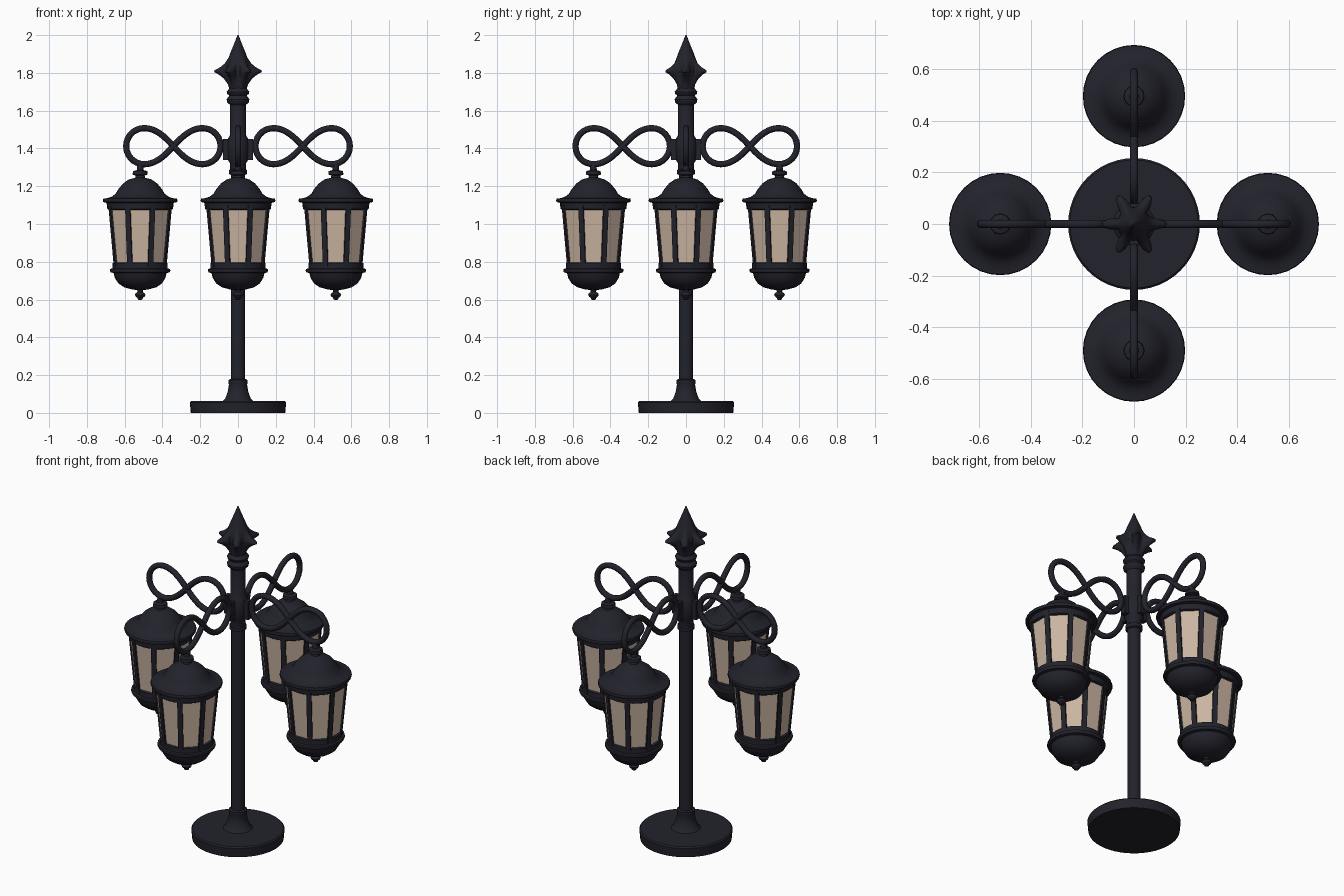
import bpy, bmesh, math
from mathutils import Vector, Matrix

if "Cube" in bpy.data.objects:
    bpy.data.objects.remove(bpy.data.objects["Cube"])

def mat(name, c):
    m = bpy.data.materials.new(name)
    m.diffuse_color = (*c, 1)
    m.use_nodes = True
    m.node_tree.nodes["Principled BSDF"].inputs["Base Color"].default_value = m.diffuse_color
    return m

IRON = mat("dark_iron", (0.016, 0.016, 0.025))
GLASS = mat("warm_glass", (0.60, 0.46, 0.36))

def finish(name, bm, m, loc=(0, 0, 0), angle=40):
    bmesh.ops.recalc_face_normals(bm, faces=bm.faces)
    me = bpy.data.meshes.new(name)
    bm.to_mesh(me)
    bm.free()
    me.materials.append(m)
    o = bpy.data.objects.new(name, me)
    o.location = loc
    bpy.context.collection.objects.link(o)
    bpy.ops.object.select_all(action='DESELECT')
    o.select_set(True)
    bpy.context.view_layer.objects.active = o
    if angle:
        bpy.ops.object.shade_smooth_by_angle(angle=math.radians(angle))
    return o

def lathe(name, prof, m=IRON, n=32, loc=(0, 0, 0), offset=0, angle=40, lobes=None):
    """Revolve (radius, z) points; lobes holds extra radius for six leaf ridges."""
    bm = bmesh.new()
    rings = []
    for k, (r, z) in enumerate(prof):
        ring = []
        for i in range(n):
            a = 2 * math.pi * i / n + offset
            rr = r + (lobes[k] * abs(math.cos(3 * a)) ** 3 * (math.cos(6 * a) > -0.5) if lobes else 0)
            ring.append(bm.verts.new((rr * math.cos(a), rr * math.sin(a), z)))
        rings.append(ring)
    for a, b in zip(rings, rings[1:]):
        for i in range(n):
            j = (i + 1) % n
            bm.faces.new((a[i], a[j], b[j], b[i]))
    bm.faces.new(rings[0])
    bm.faces.new(rings[-1])
    return finish(name, bm, m, loc, angle)

# Base and pole
lathe("base", [(0.25, 0), (0.255, 0.055), (0.248, 0.062), (0.085, 0.064)], n=48)
lathe("pole_foot", [(0.085, 0.06), (0.068, 0.075), (0.055, 0.11), (0.048, 0.15),
                    (0.05, 0.155), (0.05, 0.175), (0.038, 0.18)])
lathe("pole", [(0.037, 0.15), (0.037, 1.26), (0.047, 1.265), (0.047, 1.285), (0.042, 1.29),
               (0.042, 1.32), (0.054, 1.34), (0.056, 1.40), (0.054, 1.45), (0.042, 1.47),
               (0.042, 1.63), (0.058, 1.645), (0.06, 1.66), (0.052, 1.672), (0.046, 1.68),
               (0.058, 1.69), (0.06, 1.70), (0.05, 1.712), (0.045, 1.72)])

# Leafy spear finial
lathe("finial", [(0.044, 1.71), (0.048, 1.74), (0.055, 1.77), (0.06, 1.79), (0.063, 1.805),
                 (0.065, 1.815), (0.064, 1.83), (0.06, 1.85), (0.05, 1.88), (0.037, 1.915),
                 (0.02, 1.955), (0.003, 2.0)],
      n=72, lobes=[0, 0.006, 0.02, 0.04, 0.064, 0.058, 0.03, 0.01, 0, 0, 0, 0])

def arm(name, ang, cx):
    # Closed figure-eight tube standing in a vertical plane
    a, k, r, n, s = 0.25, 1.08, 0.0165, 72, 10
    bm = bmesh.new()
    rot = Matrix.Rotation(ang, 3, 'Z')
    def pt(t):
        d = 1 + math.sin(t) ** 2
        return Vector((cx + a * math.cos(t) / d, 0, 1.412 + k * a * math.sin(t) * math.cos(t) / d))
    rings = []
    for i in range(n):
        t = 2 * math.pi * i / n
        tan = (pt(t + 0.01) - pt(t - 0.01)).normalized()
        side = Vector((0, 1, 0))
        nor = tan.cross(side)
        rings.append([bm.verts.new(rot @ (pt(t) + r * (math.cos(2 * math.pi * j / s) * nor
                      + math.sin(2 * math.pi * j / s) * side))) for j in range(s)])
    for i in range(n):
        p, q = rings[i], rings[(i + 1) % n]
        for j in range(s):
            bm.faces.new((p[j], p[(j + 1) % s], q[(j + 1) % s], q[j]))
    finish(name, bm, IRON)
    # Clamp joining the arm to the pole
    bm = bmesh.new()
    bmesh.ops.create_cube(bm, size=1, matrix=Matrix.Rotation(ang, 4, 'Z')
                          @ Matrix.Translation((0.06, 0, 1.395)) @ Matrix.Diagonal((0.04, 0.034, 0.11, 1)))
    finish(name + "_clamp", bm, IRON)

def lantern(name, x, y):
    L = (x, y, 0)
    # Hanger, domed roof with brim, upper band
    lathe(name + "_roof", [(0.016, 1.32), (0.018, 1.285), (0.038, 1.28), (0.04, 1.262), (0.024, 1.256),
                           (0.026, 1.245), (0.06, 1.236), (0.09, 1.215), (0.115, 1.185), (0.13, 1.16),
                           (0.15, 1.145), (0.172, 1.137), (0.195, 1.134), (0.198, 1.125), (0.195, 1.116),
                           (0.178, 1.112), (0.174, 1.08), (0.166, 1.075)], loc=L)
    # Eight-sided tapered glass
    off = math.pi / 8
    lathe(name + "_glass", [(0.142, 0.77), (0.174, 1.10)], GLASS, 8, L, off, 0)
    # Corner bars
    bm = bmesh.new()
    for i in range(8):
        rot = Matrix.Rotation(off + i * math.pi / 4, 3, 'Z')
        v = [bm.verts.new(rot @ Vector((r + dr, w, z))) for r, z in ((0.138, 0.77), (0.170, 1.10))
             for dr, w in ((-0.012, -0.014), (0.007, -0.014), (0.007, 0.014), (-0.012, 0.014))]
        for f in ((0, 1, 2, 3), (4, 5, 6, 7), (0, 1, 5, 4), (1, 2, 6, 5), (2, 3, 7, 6), (3, 0, 4, 7)):
            bm.faces.new([v[q] for q in f])
    finish(name + "_bars", bm, IRON, L)
    # Lower band, bowl and drop
    lathe(name + "_bowl", [(0.138, 0.797), (0.146, 0.793), (0.146, 0.765), (0.158, 0.762), (0.16, 0.753),
                           (0.156, 0.744), (0.14, 0.74), (0.134, 0.715), (0.115, 0.685), (0.085, 0.665),
                           (0.045, 0.654), (0.016, 0.65), (0.014, 0.64), (0.024, 0.634), (0.028, 0.625),
                           (0.024, 0.616), (0.015, 0.61), (0.013, 0.602), (0.004, 0.597)], loc=L)

# Four arms and lanterns around the pole
for nm, ang, d, cx in (("right", 0, 0.518, 0.342), ("back", 90, 0.495, 0.338),
                       ("left", 180, 0.518, 0.342), ("front", 270, 0.49, 0.335)):
    a = math.radians(ang)
    arm(nm + "_arm", a, cx)
    lantern(nm + "_lantern", round(d * math.cos(a), 4), round(d * math.sin(a), 4))
